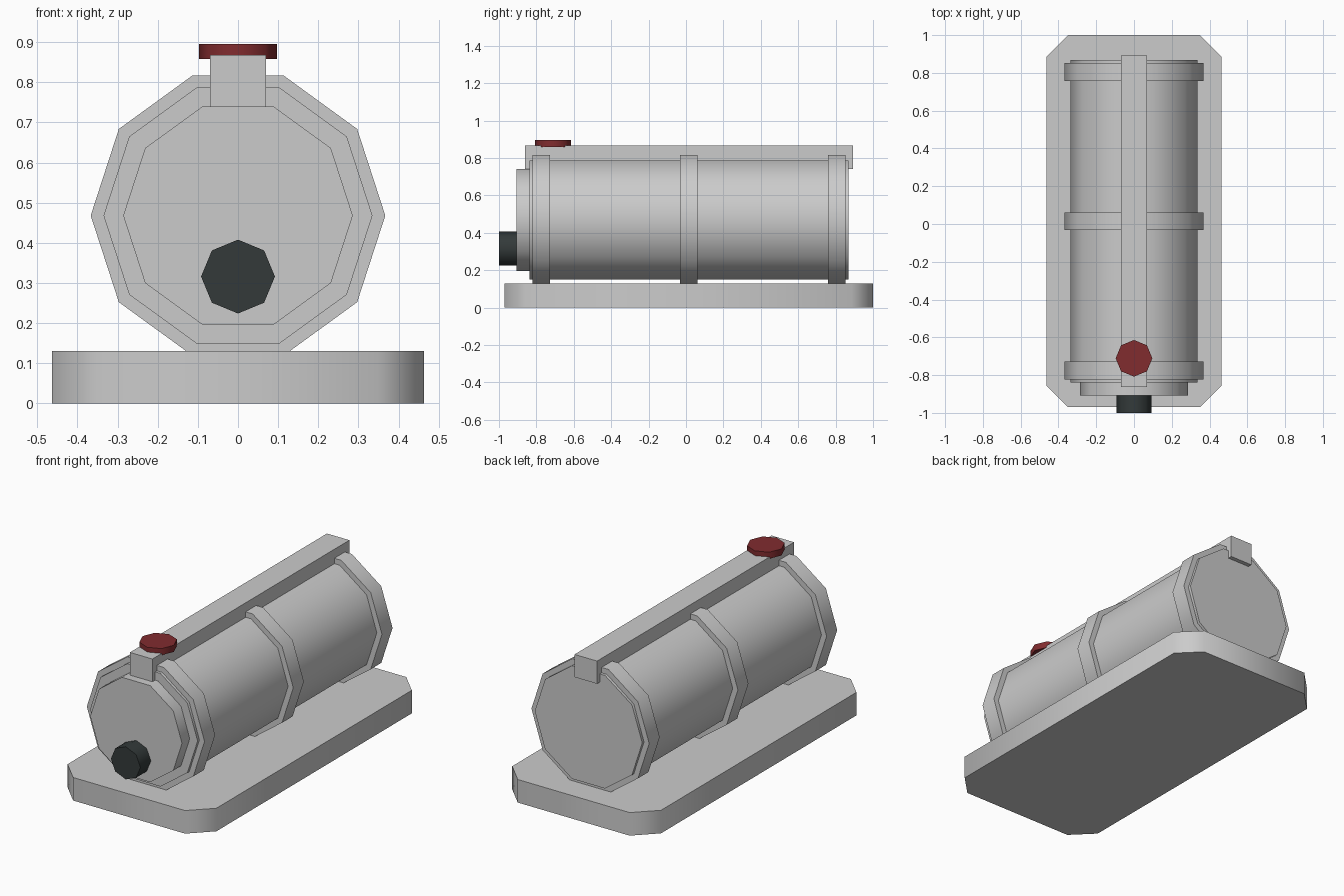
import bpy, bmesh, math
from mathutils import Matrix, Vector

if "Cube" in bpy.data.objects:
    bpy.data.objects.remove(bpy.data.objects["Cube"])

def material(name, rgb):
    m = bpy.data.materials.new(name)
    m.diffuse_color = (*rgb, 1)
    m.use_nodes = True
    m.node_tree.nodes["Principled BSDF"].inputs["Base Color"].default_value = m.diffuse_color
    return m

GREY = material("light grey", (0.60, 0.60, 0.60))
RED = material("dark red", (0.22, 0.025, 0.028))
DARK = material("dark slate", (0.033, 0.042, 0.042))

MID = 0.015    # middle of the tank along y
AXIS = 0.468   # height of the tank axis

def finish(name, bm, mat):
    bmesh.ops.recalc_face_normals(bm, faces=bm.faces)
    me = bpy.data.meshes.new(name)
    bm.to_mesh(me)
    bm.free()
    me.materials.append(mat)
    ob = bpy.data.objects.new(name, me)
    bpy.context.collection.objects.link(ob)
    bpy.ops.object.select_all(action='DESELECT')
    ob.select_set(True)
    bpy.context.view_layer.objects.active = ob
    bpy.ops.object.shade_smooth_by_angle(angle=math.radians(50))
    return ob

def prism(name, points, depth, mat):
    """Extrude a closed loop of points along the depth vector."""
    bm = bmesh.new()
    face = bm.faces.new([bm.verts.new(p) for p in points])
    out = bmesh.ops.extrude_face_region(bm, geom=[face])
    # keep the starting face so the solid is closed
    verts = [v for v in out["geom"] if isinstance(v, bmesh.types.BMVert)]
    bmesh.ops.translate(bm, verts=verts, vec=depth)
    return finish(name, bm, mat)

def drum(name, sides, r, y0, y1, z, mat):
    """Prism lying along y, with a corner pointing to +x."""
    pts = [(r * math.cos(2 * math.pi * i / sides), y0,
            z + r * math.sin(2 * math.pi * i / sides)) for i in range(sides)]
    return prism(name, pts, Vector((0, y1 - y0, 0)), mat)

def box(name, lo, hi, mat):
    pts = [(lo[0], lo[1], lo[2]), (hi[0], lo[1], lo[2]),
           (hi[0], hi[1], lo[2]), (lo[0], hi[1], lo[2])]
    return prism(name, pts, Vector((0, 0, hi[2] - lo[2])), mat)

# Base plate with cut corners
hx, hy, c = 0.464, 0.985, 0.115
outline = [(hx, hy - c), (hx - c, hy), (c - hx, hy), (-hx, hy - c),
           (-hx, c - hy), (c - hx, -hy), (hx - c, -hy), (hx, c - hy)]
prism("base_plate", [(x, y + MID, 0) for x, y in outline], Vector((0, 0, 0.13)), GREY)

# Tank body, front cap and three bands
drum("tank_body", 10, 0.335, MID - 0.853, MID + 0.853, AXIS, GREY)
drum("front_cap", 10, 0.286, -0.907, -0.82, AXIS, GREY)
for label, off in (("front", -0.79), ("middle", 0), ("rear", 0.79)):
    drum(label + "_band", 10, 0.367, MID + off - 0.047, MID + off + 0.047, AXIS, GREY)

# Rail along the top
box("top_rail", (-0.07, MID - 0.877, 0.74), (0.07, MID + 0.877, 0.868), GREY)

# Outlet on the front cap
drum("front_outlet", 8, 0.092, -1.0, -0.89, 0.316, DARK)

# Button on the rail
pts = [(0.097 * math.cos(i * math.pi / 4), -0.711 + 0.097 * math.sin(i * math.pi / 4), 0.858)
       for i in range(8)]
prism("red_button", pts, Vector((0, 0, 0.037)), RED)
